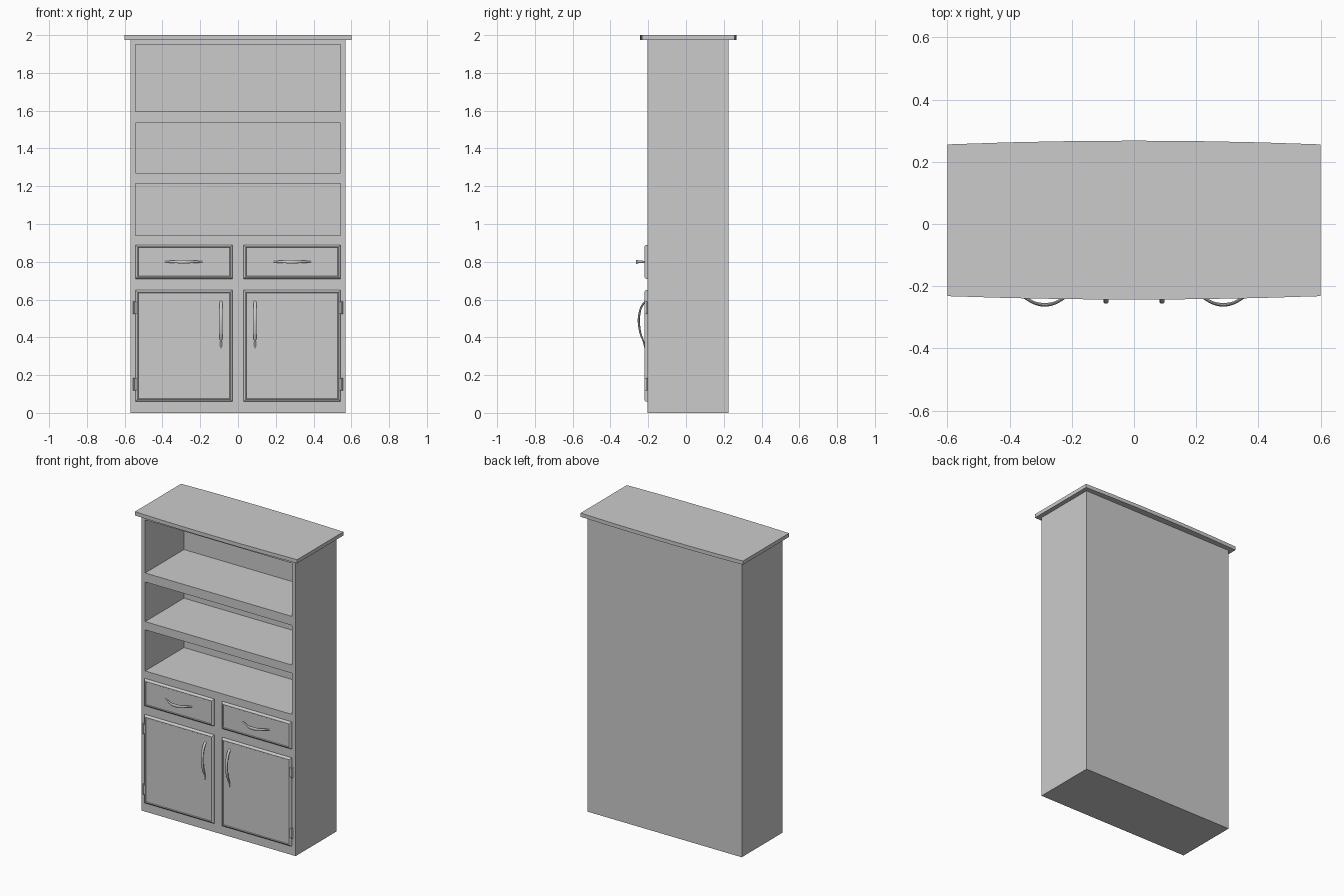
import bpy, bmesh, math
from mathutils import Vector

if "Cube" in bpy.data.objects:
    bpy.data.objects.remove(bpy.data.objects["Cube"])

FRONT, BACK = -0.205, 0.225


def finish(name, bm, smooth=False):
    bmesh.ops.recalc_face_normals(bm, faces=bm.faces)
    me = bpy.data.meshes.new(name)
    bm.to_mesh(me)
    bm.free()
    ob = bpy.data.objects.new(name, me)
    bpy.context.collection.objects.link(ob)
    if smooth:
        bpy.ops.object.select_all(action='DESELECT')
        ob.select_set(True)
        bpy.context.view_layer.objects.active = ob
        bpy.ops.object.shade_smooth_by_angle(angle=math.radians(40))
    return ob


def loft(name, rings, smooth=False):
    """Skin a list of equal-length point rings and cap both ends."""
    bm = bmesh.new()
    vs = [[bm.verts.new(p) for p in r] for r in rings]
    n = len(vs[0])
    for a, b in zip(vs, vs[1:]):
        for i in range(n):
            j = (i + 1) % n
            bm.faces.new((a[i], a[j], b[j], b[i]))
    bm.faces.new(vs[0])
    bm.faces.new(vs[-1])
    return finish(name, bm, smooth)


def rect(x0, x1, z0, z1, y):
    return [(x0, y, z0), (x1, y, z0), (x1, y, z1), (x0, y, z1)]


def box(name, x0, x1, y0, y1, z0, z1):
    return loft(name, [rect(x0, x1, z0, z1, y0), rect(x0, x1, z0, z1, y1)])


def panel(name, x0, x1, z0, z1):
    """Chamfered front with a slightly sunk field."""
    prof = [(0, FRONT + 0.002), (0, -0.211), (0.003, -0.216), (0.010, -0.221),
            (0.013, -0.221), (0.015, -0.218)]
    return loft(name, [rect(x0 + i, x1 - i, z0 + i, z1 - i, y) for i, y in prof])


def pull(name, keys, place, steps=16, sides=10):
    """Bowed pull; keys = (along, out, half width, half thickness)."""
    rows = []
    for k in range(len(keys) - 1):
        p = [Vector(keys[max(0, min(len(keys) - 1, k + d))]) for d in (-1, 0, 1, 2)]
        for s in range(steps // 4):
            t = s / (steps // 4)
            rows.append(0.5 * (2 * p[1] + (p[2] - p[0]) * t
                        + (2 * p[0] - 5 * p[1] + 4 * p[2] - p[3]) * t * t
                        + (3 * p[1] - p[0] - 3 * p[2] + p[3]) * t ** 3))
    rows.append(Vector(keys[-1]))
    rings = []
    for i, r in enumerate(rows):
        d = rows[min(i + 1, len(rows) - 1)] - rows[max(i - 1, 0)]
        tan = Vector((d[0], d[1])).normalized()
        ring = []
        for k in range(sides):
            a = 2 * math.pi * k / sides
            c = r[3] * math.cos(a)
            ring.append(place(r[0] - tan.y * c, r[1] + tan.x * c, r[2] * math.sin(a)))
        rings.append(ring)
    return loft(name, rings, True)


# carcass with three open shelf bays
carcass = box("carcass", -0.57, 0.57, FRONT, BACK, 0, 1.98)
for z0, z1 in ((0.94, 1.215), (1.27, 1.535), (1.595, 1.95)):
    cutter = box("bay_cutter", -0.543, 0.543, FRONT - 0.1, 0.205, z0, z1)
    cutter.hide_render = True
    mod = carcass.modifiers.new("bay", 'BOOLEAN')
    mod.operation, mod.solver, mod.object = 'DIFFERENCE', 'EXACT', cutter
    bpy.context.view_layer.objects.active = carcass
    bpy.ops.object.modifier_apply(modifier=mod.name)
    bpy.data.objects.remove(cutter)

# top board with gently bowed front and back edges
N = 6
xs = [-0.6 + 1.2 * i / N for i in range(N + 1)]
bow = [1 - (x / 0.6) ** 2 for x in xs]
outline = [(x, -0.232 - 0.011 * b) for x, b in zip(xs, bow)]
outline += [(x, 0.256 + 0.012 * b) for x, b in zip(xs, bow)][::-1]
loft("top_board", [[(x, y, z) for x, y in outline] for z in (1.975, 2.0)])

# drawers, doors, pulls and hinges on both sides
for s, side in ((-1, "left"), (1, "right")):
    x0, x1 = sorted((s * 0.03, s * 0.543))
    panel(side + "_drawer_front", x0, x1, 0.71, 0.89)
    panel(side + "_door", x0, x1, 0.06, 0.65)

    pull(side + "_drawer_pull",
         [(-0.098, -0.217, 0.004, 0.003), (-0.070, -0.232, 0.006, 0.005),
          (-0.035, -0.253, 0.008, 0.005), (0, -0.260, 0.011, 0.006),
          (0.035, -0.253, 0.008, 0.005), (0.070, -0.232, 0.006, 0.005),
          (0.098, -0.217, 0.004, 0.003)],
         lambda a, o, w, s=s: (s * 0.287 + a, o, 0.80 + w))

    pull(side + "_door_pull",
         [(0.34, -0.217, 0.003, 0.003), (0.375, -0.224, 0.006, 0.004),
          (0.425, -0.242, 0.009, 0.005), (0.49, -0.250, 0.009, 0.006),
          (0.545, -0.242, 0.009, 0.005), (0.575, -0.228, 0.009, 0.005),
          (0.59, -0.216, 0.009, 0.003)],
         lambda a, o, w, s=s: (s * 0.09 + w, o, a))

    for z, where in ((0.152, "lower"), (0.557, "upper")):
        h0, h1 = sorted((s * 0.532, s * 0.552))
        box(f"{side}_{where}_hinge_leaf", h0, h1, -0.219, FRONT + 0.002, z - 0.03, z + 0.03)
        rings = [[(s * 0.549 + 0.006 * math.cos(a * math.pi / 5),
                   -0.213 + 0.007 * math.sin(a * math.pi / 5), z + h)
                  for a in range(10)] for h in (-0.034, 0.034)]
        loft(f"{side}_{where}_hinge_pin", rings, True)
